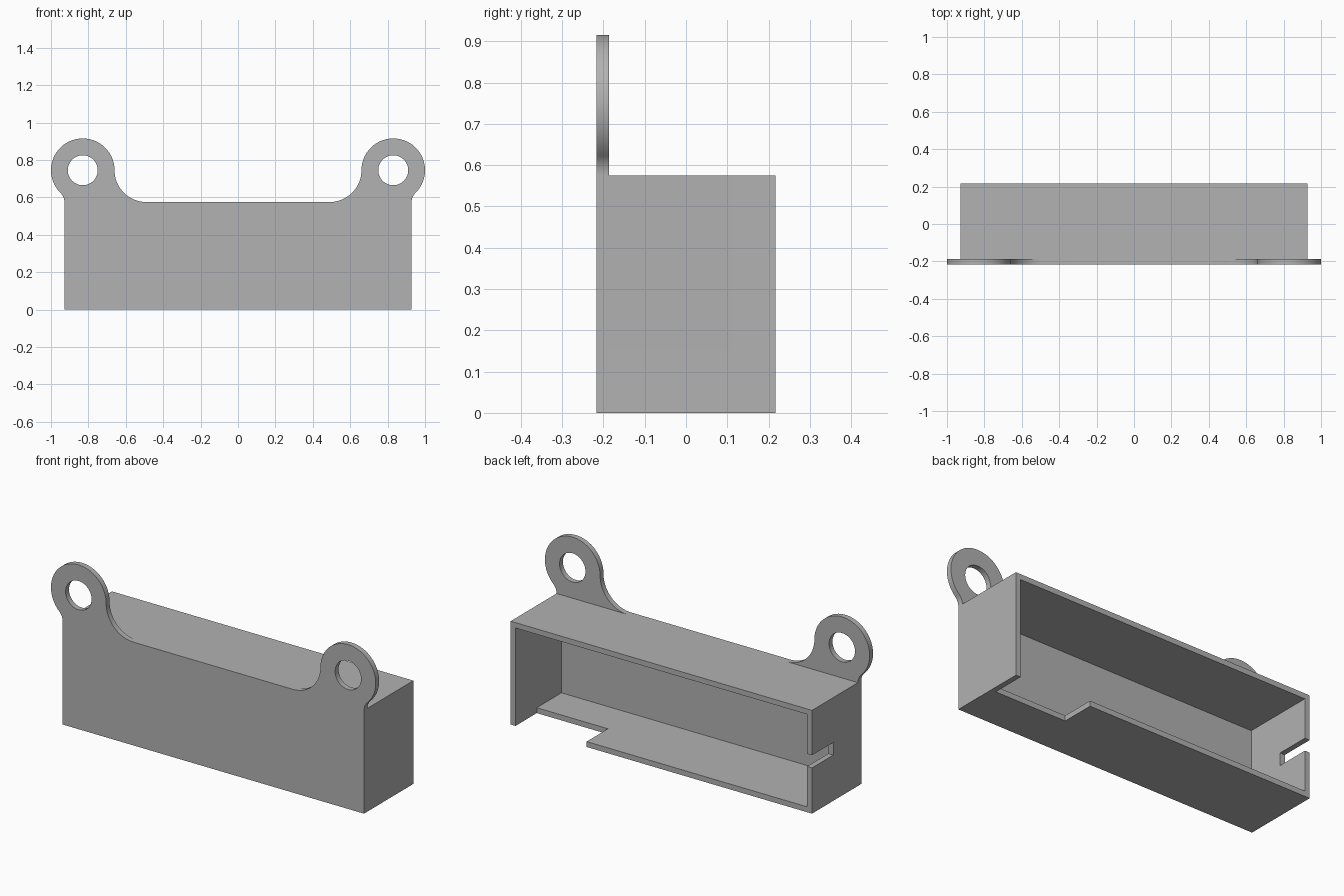
import bpy
import bmesh
from math import cos, sin, pi, atan2, hypot
from mathutils import Vector

cube = bpy.data.objects.get("Cube")
if cube:
    bpy.data.objects.remove(cube, do_unlink=True)

# Main dimensions
HALF_X, HALF_Y, HEIGHT = 0.928, 0.217, 0.575
WALL = 0.03
EAR_R, HOLE_R = 0.17, 0.08
EAR_X, EAR_Z = 1 - EAR_R, HEIGHT + EAR_R

grey = bpy.data.materials.new("plain grey")
grey.use_nodes = True
colour = (0.445, 0.445, 0.445, 1)
grey.diffuse_color = colour
grey.node_tree.nodes["Principled BSDF"].inputs["Base Color"].default_value = colour


def prism(name, outline, y0, y1):
    """Extrude an (x, z) outline from y0 to y1."""
    bm = bmesh.new()
    face = bm.faces.new([bm.verts.new((x, y0, z)) for x, z in outline])
    new = bmesh.ops.extrude_face_region(bm, geom=[face])["geom"]
    verts = [g for g in new if isinstance(g, bmesh.types.BMVert)]
    bmesh.ops.translate(bm, verts=verts, vec=Vector((0, y1 - y0, 0)))
    bmesh.ops.recalc_face_normals(bm, faces=bm.faces)
    mesh = bpy.data.meshes.new(name)
    bm.to_mesh(mesh)
    bm.free()
    mesh.materials.append(grey)
    obj = bpy.data.objects.new(name, mesh)
    bpy.context.collection.objects.link(obj)
    return obj


def box(name, x0, x1, y0, y1, z0, z1):
    return prism(name, [(x0, z0), (x1, z0), (x1, z1), (x0, z1)], y0, y1)


def arc(cx, cz, r, a0, a1, n):
    steps = [a0 + (a1 - a0) * i / n for i in range(n + 1)]
    return [(cx + r * cos(a), cz + r * sin(a)) for a in steps]


def combine(target, tool, operation):
    tool.hide_render = True
    mod = target.modifiers.new(operation, "BOOLEAN")
    mod.operation, mod.solver, mod.object = operation, "EXACT", tool
    bpy.context.view_layer.objects.active = target
    bpy.ops.object.modifier_apply(modifier=mod.name)
    bpy.data.objects.remove(tool, do_unlink=True)


# Front plate outline, right half: side, small fillet, ear, large fillet
inset = HALF_X - EAR_X
small_r = inset ** 2 / (2 * (EAR_R - inset))
small_x = HALF_X + small_r
touch = atan2(HEIGHT - EAR_Z, small_x - EAR_X)
half = [(HALF_X, 0)]
half += arc(small_x, HEIGHT, small_r, pi, pi + touch, 10)
half += arc(EAR_X, EAR_Z, EAR_R, touch, pi, 48)[1:]
half += arc(EAR_X - 2 * EAR_R, EAR_Z, EAR_R, 0, -pi / 2, 24)[1:]
outline = half + [(-x, z) for x, z in reversed(half)]
bracket = prism("mounting_bracket", outline, -HALF_Y, WALL - HALF_Y)

# Box body joined to the plate, then hollowed from the back
combine(bracket, box("body", -HALF_X, HALF_X, -HALF_Y, HALF_Y, 0, HEIGHT), "UNION")
inner = HALF_X - WALL
combine(bracket, box("cavity", -inner, inner, WALL - HALF_Y, 1, WALL, HEIGHT - WALL), "DIFFERENCE")

# Cable slot in one end wall and cutout in the floor at the other end
combine(bracket, box("slot", -1, -0.85, 0.03, 1, 0.255, 0.325), "DIFFERENCE")
combine(bracket, box("floor_cutout", 0.46, inner, 0.03, 1, -0.1, 0.1), "DIFFERENCE")

# Screw holes in both ears
for side in (-1, 1):
    ring = arc(side * EAR_X, EAR_Z, HOLE_R, 0, 2 * pi, 48)[:-1]
    combine(bracket, prism("screw_hole", ring, -0.5, 0), "DIFFERENCE")

bpy.ops.object.select_all(action="DESELECT")
bracket.select_set(True)
bpy.context.view_layer.objects.active = bracket
bpy.ops.object.shade_smooth_by_angle(angle=pi / 6)
